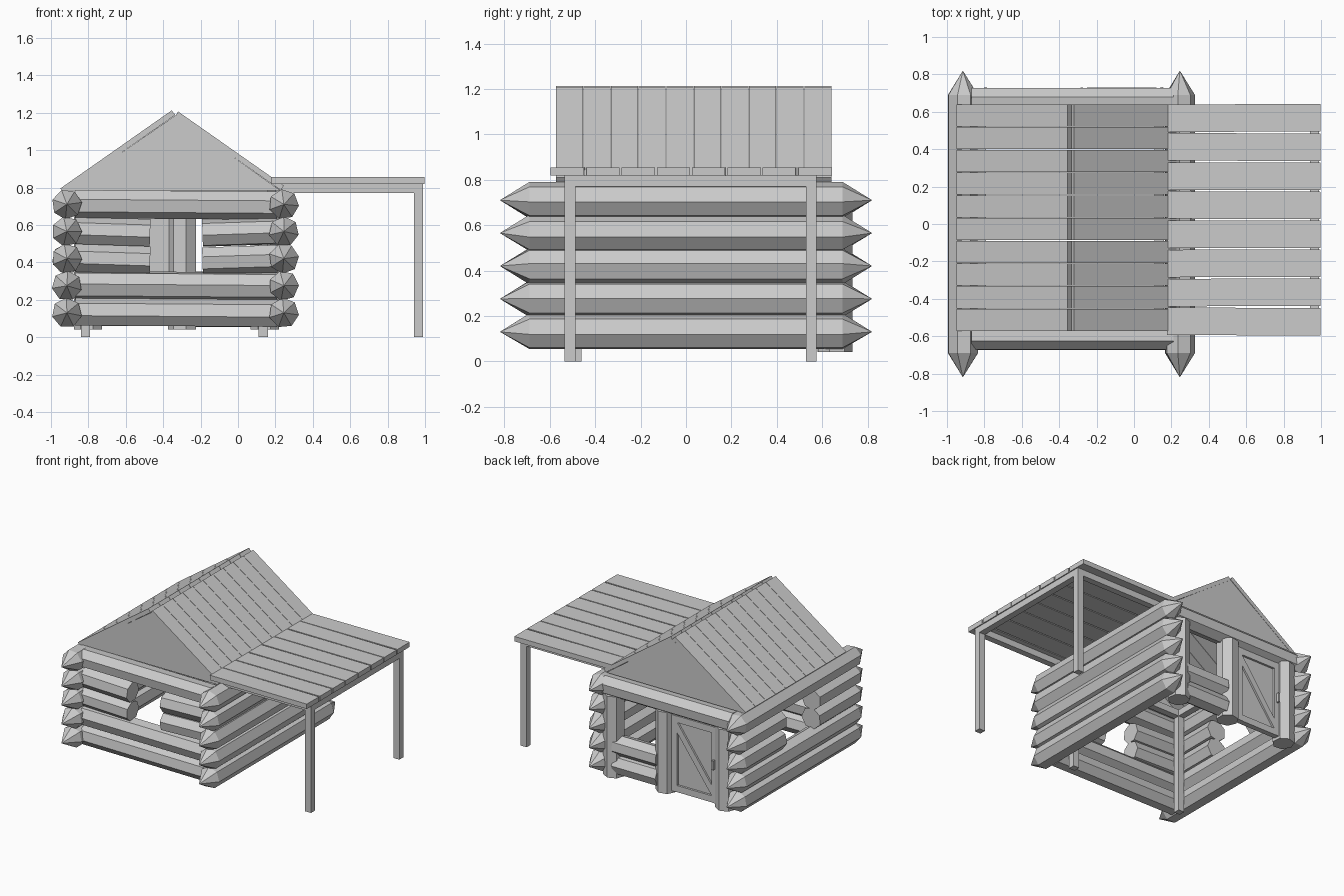
import bpy, bmesh, math, random
from mathutils import Vector, Matrix

if "Cube" in bpy.data.objects:
    bpy.data.objects.remove(bpy.data.objects["Cube"])

random.seed(4)


def finish(name, bm):
    bmesh.ops.remove_doubles(bm, verts=bm.verts, dist=1e-5)
    bmesh.ops.recalc_face_normals(bm, faces=bm.faces)
    me = bpy.data.meshes.new(name)
    bm.to_mesh(me)
    bm.free()
    ob = bpy.data.objects.new(name, me)
    bpy.context.collection.objects.link(ob)
    return ob


def box(name, x0, x1, y0, y1, z0, z1, turn=0.0):
    bm = bmesh.new()
    bmesh.ops.create_cube(bm, size=1)
    bm.transform(Matrix.Translation(((x0 + x1) / 2, (y0 + y1) / 2, (z0 + z1) / 2))
                 @ Matrix.Rotation(turn, 4, 'Z')
                 @ Matrix.Diagonal((x1 - x0, y1 - y0, z1 - z0, 1)))
    return finish(name, bm)


def prism(name, profile, y0, y1):
    """Extrude an x-z profile along y."""
    bm = bmesh.new()
    face = bm.faces.new([bm.verts.new((x, y0, z)) for x, z in profile])
    ext = bmesh.ops.extrude_face_region(bm, geom=[face])['geom']
    bmesh.ops.translate(bm, vec=(0, y1 - y0, 0),
                        verts=[v for v in ext if isinstance(v, bmesh.types.BMVert)])
    return finish(name, bm)


def log(name, start, end, r=0.08, tip0=0.0, tip1=0.0, sides=7):
    """Faceted log; tip0 / tip1 sharpen an end over that length."""
    a, b = Vector(start), Vector(end)
    length = (b - a).length
    rings = [(0, 0), (tip0, r), (length - tip1, r), (length, 0)]
    roll = random.uniform(0, math.tau)
    bm = bmesh.new()
    loops = []
    for t, rad in rings:
        loops.append([bm.verts.new((rad * math.cos(roll + math.tau * i / sides),
                                    rad * math.sin(roll + math.tau * i / sides), t))
                      for i in range(sides)])
    for lo, hi in zip(loops, loops[1:]):
        for i in range(sides):
            j = (i + 1) % sides
            bm.faces.new((lo[i], lo[j], hi[j], hi[i]))
    bmesh.ops.remove_doubles(bm, verts=bm.verts, dist=1e-5)
    bm.transform(Matrix.Translation(a) @ (b - a).to_track_quat('Z', 'Y').to_matrix().to_4x4())
    return finish(name, bm)


XL, XR, YF, YB = -0.915, 0.245, -0.597, 0.655
ROWS = [0.13, 0.275, 0.42, 0.565, 0.71]

for row, z in enumerate(ROWS):
    window = row in (2, 3)
    # right wall, unbroken with pointed ends
    log("right_wall_log", (XR, -0.82, z), (XR, 0.82, z), 0.081, 0.13, 0.13)
    # left and front walls, broken around a window
    if window:
        log("left_wall_front_log", (XL, -0.82, z), (XL, -0.2, z), 0.081, 0.13)
        log("left_wall_back_log", (XL, 0.2, z), (XL, 0.82, z), 0.081, 0, 0.13)
        log("front_wall_left_log", (-0.87, YF, z + 0.003), (-0.47, YF, z - 0.01), 0.076)
        log("front_wall_right_log", (-0.19, YF, z - 0.01), (0.21, YF, z + 0.003), 0.076)
    else:
        log("left_wall_log", (XL, -0.82, z), (XL, 0.82, z), 0.081, 0.13, 0.13)
        log("front_wall_log", (-0.87, YF, z + 0.004), (0.21, YF, z - 0.004), 0.078)
    # back wall: low logs under its window, full log on top
    if row < 2:
        log("back_sill_log", (-0.25, YB, z), (0.12, YB, z), 0.076)
    elif row == 4:
        log("back_lintel_log", (-0.87, YB, z), (0.21, YB, z), 0.078)

# back wall upright posts
for x in (-0.8, -0.295, 0.145):
    log("back_post", (x, YB, 0.04), (x, YB, 0.66), 0.078)

# door with frame, diagonal brace and handle
DX0, DX1, DZ0, DZ1 = -0.74, -0.36, 0.06, 0.64
box("door_panel", DX0, DX1, 0.645, 0.67, DZ0, DZ1)
for x in (DX0, DX1 - 0.045):
    box("door_stile", x, x + 0.045, 0.67, 0.688, DZ0, DZ1)
for z in (DZ0, DZ1 - 0.05):
    box("door_rail", DX0, DX1, 0.67, 0.686, z, z + 0.05)
prism("door_brace", [(DX1 - 0.045, DZ1 - 0.05), (DX1 - 0.045, DZ1 - 0.13),
                     (DX0 + 0.045, DZ0 + 0.05), (DX0 + 0.045, DZ0 + 0.13)], 0.67, 0.684)
box("door_handle", -0.725, -0.71, 0.688, 0.71, 0.32, 0.39)

# inner corner legs and top frame
for x in (-0.84, 0.11):
    box("inner_leg", x, x + 0.05, -0.51, -0.46, 0, 0.8)
    box("inner_side_beam", x, x + 0.05, -0.51, 0.6, 0.75, 0.8)
for y in (-0.51, 0.55):
    box("inner_cross_beam", -0.84, 0.16, y, y + 0.05, 0.75, 0.8)

# roof boards on both slopes
left_slope = [(-0.355, 1.212), (-0.95, 0.795), (-0.93, 0.772), (-0.335, 1.188)]
right_slope = [(-0.32, 1.206), (0.245, 0.81), (0.228, 0.786), (-0.335, 1.182)]
step = 1.216 / 10
for i in range(10):
    y = -0.573 + i * step
    prism("roof_board_left", left_slope, y, y + step - 0.003)
    prism("roof_board_right", right_slope, y, y + step - 0.003)

# gable panels
gable = [(-0.915, 0.785), (0.225, 0.785), (-0.335, 1.185)]
for y in (-0.568, 0.61):
    prism("gable_panel", gable, y, y + 0.028)

# side canopy: posts, beams and slats
for y in (-0.535, 0.528):
    box("canopy_post", 0.94, 0.99, y, y + 0.048, 0, 0.77)
    box("canopy_side_beam", 0.2, 0.94, y, y + 0.048, 0.77, 0.818)
box("canopy_end_beam", 0.94, 0.99, -0.535, 0.576, 0.77, 0.818)
for i in range(8):
    y = -0.595 + i * 0.1555
    box("canopy_slat", 0.178, 0.998, y, y + 0.147, 0.818, 0.855, random.uniform(-0.006, 0.006))
